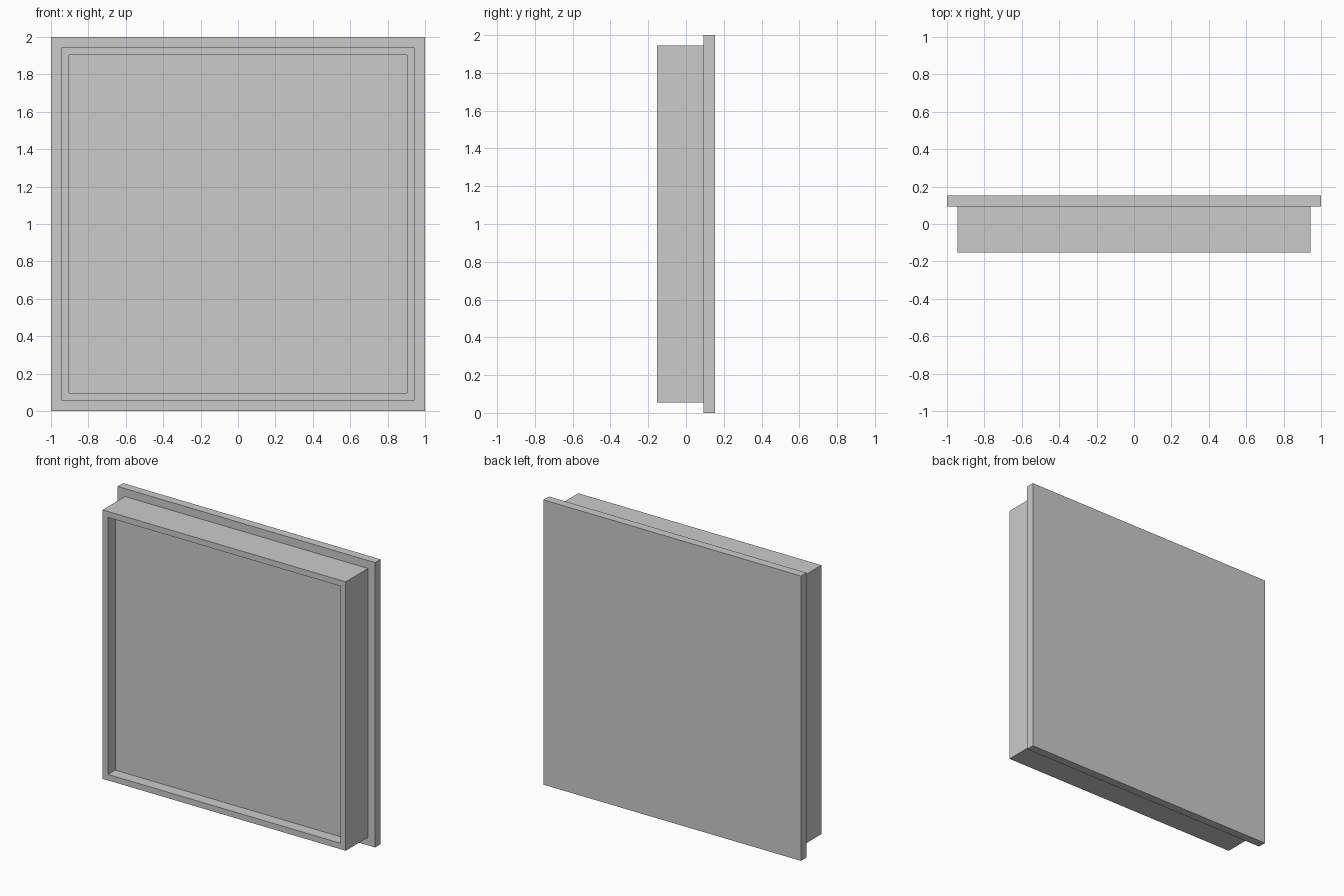
import bpy, bmesh
from mathutils import Matrix, Vector

if "Cube" in bpy.data.objects:
    bpy.data.objects.remove(bpy.data.objects["Cube"])


def box(name, lo, hi, recess=None):
    """Box between two corners; recess = (rim width, depth) sinks the front face."""
    lo, hi = Vector(lo), Vector(hi)
    bm = bmesh.new()
    size = hi - lo
    bmesh.ops.create_cube(
        bm, size=1,
        matrix=Matrix.Translation((lo + hi) / 2) @ Matrix.Diagonal((*size, 1)))
    if recess:
        rim, depth = recess
        bm.normal_update()
        front = min(bm.faces, key=lambda f: f.calc_center_median().y)
        bmesh.ops.inset_region(bm, faces=[front], thickness=rim)
        walls = bmesh.ops.extrude_discrete_faces(bm, faces=[front])
        bmesh.ops.translate(bm, verts=walls["faces"][0].verts, vec=(0, depth, 0))
    bmesh.ops.recalc_face_normals(bm, faces=bm.faces)
    mesh = bpy.data.meshes.new(name)
    bm.to_mesh(mesh)
    bm.free()
    obj = bpy.data.objects.new(name, mesh)
    bpy.context.collection.objects.link(obj)
    return obj


# Wide plate at the back
box("back_plate", (-1, 0.093, 0), (1, 0.153, 2))

# Framed body with a shallow recessed front panel
box("recessed_body", (-0.944, -0.153, 0.056), (0.944, 0.093, 1.944),
    recess=(0.059, 0.08))
